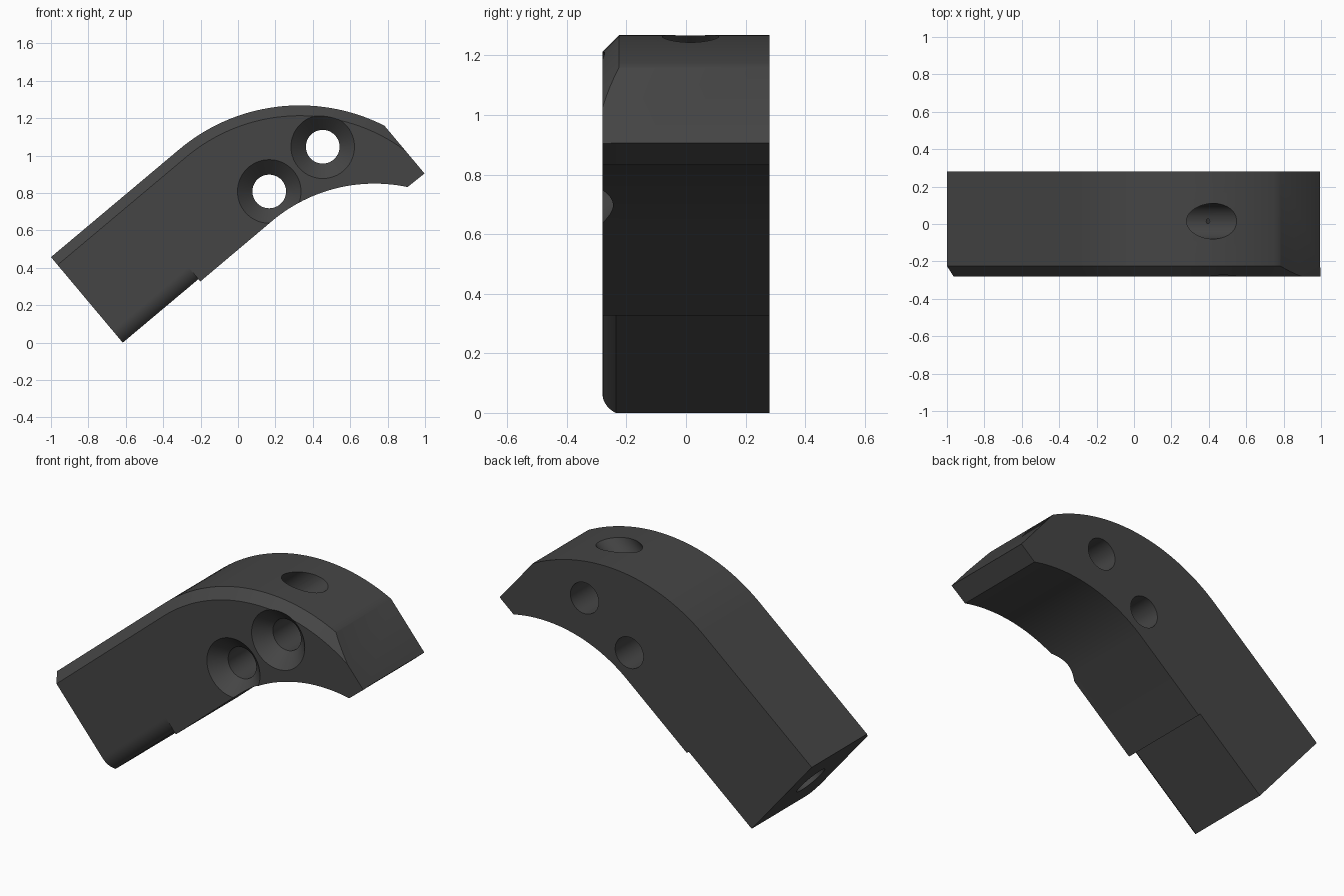
import bpy, bmesh, math
from mathutils import Vector, Matrix

if "Cube" in bpy.data.objects:
    bpy.data.objects.remove(bpy.data.objects["Cube"])

A = math.radians(40)                        # slope of the straight arm
ARM = Vector((math.cos(A), 0, math.sin(A)))
DOWN = Vector((math.sin(A), 0, -math.cos(A)))
END = Vector((-1.0, 0, 0.457))              # top corner of the arm's end face
HALF, CHAMFER, DEPTH = 0.28, 0.055, 0.614

dark = bpy.data.materials.new("dark grey")
dark.diffuse_color = (0.06, 0.06, 0.06, 1)
dark.use_nodes = True
dark.node_tree.nodes["Principled BSDF"].inputs["Base Color"].default_value = dark.diffuse_color


def make_object(name, bm):
    bmesh.ops.recalc_face_normals(bm, faces=bm.faces)
    mesh = bpy.data.meshes.new(name)
    bm.to_mesh(mesh)
    bm.free()
    mesh.materials.append(dark)
    ob = bpy.data.objects.new(name, mesh)
    bpy.context.collection.objects.link(ob)
    return ob


def loft(name, rings, cut=None):
    """Join rings of equal point count and cap both ends."""
    bm = bmesh.new()
    vs = [[bm.verts.new(p) for p in ring] for ring in rings]
    n = len(vs[0])
    for a, b in zip(vs, vs[1:]):
        for i in range(n):
            bm.faces.new((a[i], a[(i + 1) % n], b[(i + 1) % n], b[i]))
    bm.faces.new(vs[0])
    bm.faces.new(vs[-1])
    if cut:
        bmesh.ops.bisect_plane(bm, geom=bm.verts[:] + bm.edges[:] + bm.faces[:],
                               plane_co=cut[0], plane_no=cut[1], clear_outer=True)
        bmesh.ops.holes_fill(bm, edges=[e for e in bm.edges if e.is_boundary], sides=0)
    return make_object(name, bm)


def arc(cx, cz, r, a0, a1, n):
    return [(cx + r * math.cos(math.radians(a0 + (a1 - a0) * i / n)),
             cz + r * math.sin(math.radians(a0 + (a1 - a0) * i / n))) for i in range(n + 1)]


def outline(y, inset):
    """Bent side profile; inset pulls in the outer edge for the chamfer."""
    top, bottom = END + DOWN * inset, END + DOWN * DEPTH
    pts = [(top.x, top.z)]
    pts += arc(0.33, 0.268, 1.0 - inset, 130, 43.5, 40)     # outer curve
    pts += arc(0.73, 0.0, 0.85, 78, 130, 28)                # inner curve
    pts.append((bottom.x, bottom.z))
    return [(x, y, z) for x, z in pts]


def revolve(name, start, axis, profile, n=64):
    """Round cutter from (distance along axis, radius) pairs."""
    q = axis.to_track_quat('Z', 'Y')
    return loft(name, [[start + q @ Vector((r * math.cos(math.tau * i / n),
                                            r * math.sin(math.tau * i / n), d))
                        for i in range(n)] for d, r in profile])


# Bent body, with its nose cut square to the arm
body = loft("bent_bracket", [outline(HALF, 0), outline(-HALF + CHAMFER, 0),
                             outline(-HALF, CHAMFER)],
            cut=(Vector((0.78, 0, 1.163)), ARM))

# Shallow step under the arm with a rounded front edge
step, r = 0.017, 0.1
a0 = math.degrees(math.asin((r - step) / r))
section = [(0.35, -0.1), (0.35, step)]
section += [(-HALF + r - r * math.cos(math.radians(a0 * (1 - i / 10))),
             r - r * math.sin(math.radians(a0 * (1 - i / 10)))) for i in range(11)]
section += [(-0.35, r), (-0.35, -0.1)]
cutters = [loft("step_cutter", [[END + ARM * s + DOWN * (DEPTH - d) + Vector((0, y, 0))
                                 for y, d in section] for s in (-0.1, 0.528)])]

# Countersunk screw holes
for i, (x, z) in enumerate(((0.167, 0.808), (0.453, 1.047))):
    cutters.append(revolve(f"screw_hole_cutter_{i + 1}", Vector((x, -HALF, z)), Vector((0, 1, 0)),
                           [(-0.02, 0.19), (0.08, 0.09), (0.7, 0.09)]))

# Long bore from the end face out through the top curve
cutters.append(revolve("bore_cutter", END + DOWN * 0.298 + Vector((0, 0.015, 0)), ARM,
                       [(-0.2, 0.095), (2.2, 0.095)]))

for c in cutters:
    m = body.modifiers.new(c.name, 'BOOLEAN')
    m.operation, m.solver, m.object = 'DIFFERENCE', 'EXACT', c

# Apply the cuts and drop the cutters
bpy.context.view_layer.update()
graph = bpy.context.evaluated_depsgraph_get()
mesh = bpy.data.meshes.new_from_object(body.evaluated_get(graph))
body.modifiers.clear()
body.data = mesh
for c in cutters:
    bpy.data.objects.remove(c)

bpy.context.view_layer.objects.active = body
body.select_set(True)
bpy.ops.object.shade_smooth_by_angle(angle=math.radians(25))
